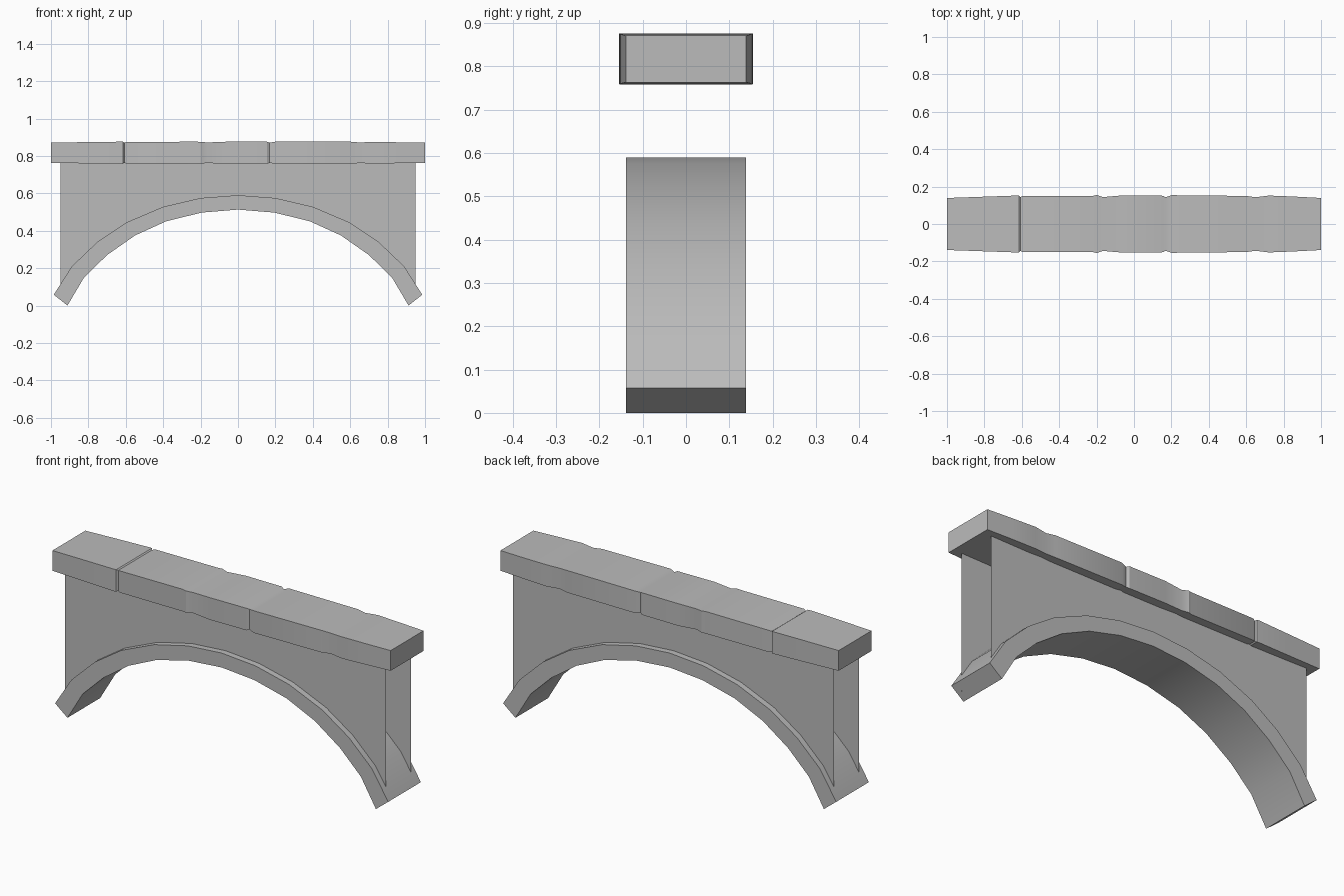
import bpy, bmesh, math

cube = bpy.data.objects.get("Cube")
if cube:
    bpy.data.objects.remove(cube, do_unlink=True)

stone = bpy.data.materials.new("grey_stone")
stone.use_nodes = True
GREY = (0.5, 0.5, 0.5, 1)
stone.diffuse_color = GREY
stone.node_tree.nodes["Principled BSDF"].inputs["Base Color"].default_value = GREY


def finish(name, bm, recalc=True):
    if recalc:
        bmesh.ops.recalc_face_normals(bm, faces=bm.faces)
    mesh = bpy.data.meshes.new(name)
    bm.to_mesh(mesh)
    bm.free()
    mesh.materials.append(stone)
    obj = bpy.data.objects.new(name, mesh)
    bpy.context.collection.objects.link(obj)
    bpy.ops.object.select_all(action='DESELECT')
    obj.select_set(True)
    bpy.context.view_layer.objects.active = obj
    bpy.ops.object.shade_smooth_by_angle(angle=math.radians(30))
    return obj


def loft(name, sections):
    """Closed solid through a row of four-cornered sections."""
    bm = bmesh.new()
    rings = [[bm.verts.new(p) for p in s] for s in sections]
    for a, b in zip(rings, rings[1:]):
        for i in range(4):
            j = (i + 1) % 4
            bm.faces.new((a[i], a[j], b[j], b[i]))
    bm.faces.new(rings[0])
    bm.faces.new(rings[-1])
    return finish(name, bm)


def mirrored(half):
    """Complete a half profile that runs from the left end to x = 0."""
    return half + [(-x, z) for x, z in reversed(half[:-1])]


# Arch ring
outer = mirrored([(-.985, .058), (-.888, .21), (-.752, .34), (-.595, .445),
                  (-.4, .528), (-.2, .575), (0, .59)])
inner = mirrored([(-.912, 0), (-.823, .15), (-.7, .27), (-.55, .375),
                  (-.385, .45), (-.195, .497), (0, .513)])
D = 0.138
loft("arch_ring", [((ox, -D, oz), (ox, D, oz), (ix, D, iz), (ix, -D, iz))
                   for (ox, oz), (ix, iz) in zip(outer, inner)])

# Thin side walls, open at the ends, tucked into the ring
END, TOP = 0.95, 0.775
middle = [((a + c) / 2, (b + d) / 2) for (a, b), (c, d) in zip(outer, inner)]
middle[0], middle[-1] = (-END, .026), (END, .026)
for name, y in (("front_wall", -.105), ("back_wall", .105)):
    bm = bmesh.new()
    low = [bm.verts.new((x, y, z)) for x, z in middle]
    high = [bm.verts.new((x, y, TOP)) for x, z in middle]
    for i in range(len(low) - 1):
        quad = (low[i], low[i + 1], high[i + 1], high[i])
        bm.faces.new(quad if y < 0 else quad[::-1])
    finish(name, bm, recalc=False)

# Coping of worn stones: position along x, half width, top height
stations = [(-1, .139, .871), (-.8, .146, .874), (-.63, .152, .876),
            (-.615, .151, .876), (-.608, .143, .871), (-.595, .15, .875),
            (-.22, .15, .876), (-.2, .155, .875), (-.165, .144, .872),
            (-.06, .153, .876), (.155, .151, .876), (.168, .143, .871),
            (.2, .154, .876), (.6, .15, .876), (.65, .143, .872),
            (.72, .152, .875), (.85, .147, .873), (1, .139, .871)]
MID = 0.817
loft("coping_stones", [((x, -w, t), (x, w, t), (x, w, 2 * MID - t), (x, -w, 2 * MID - t))
                       for x, w, t in stations])
